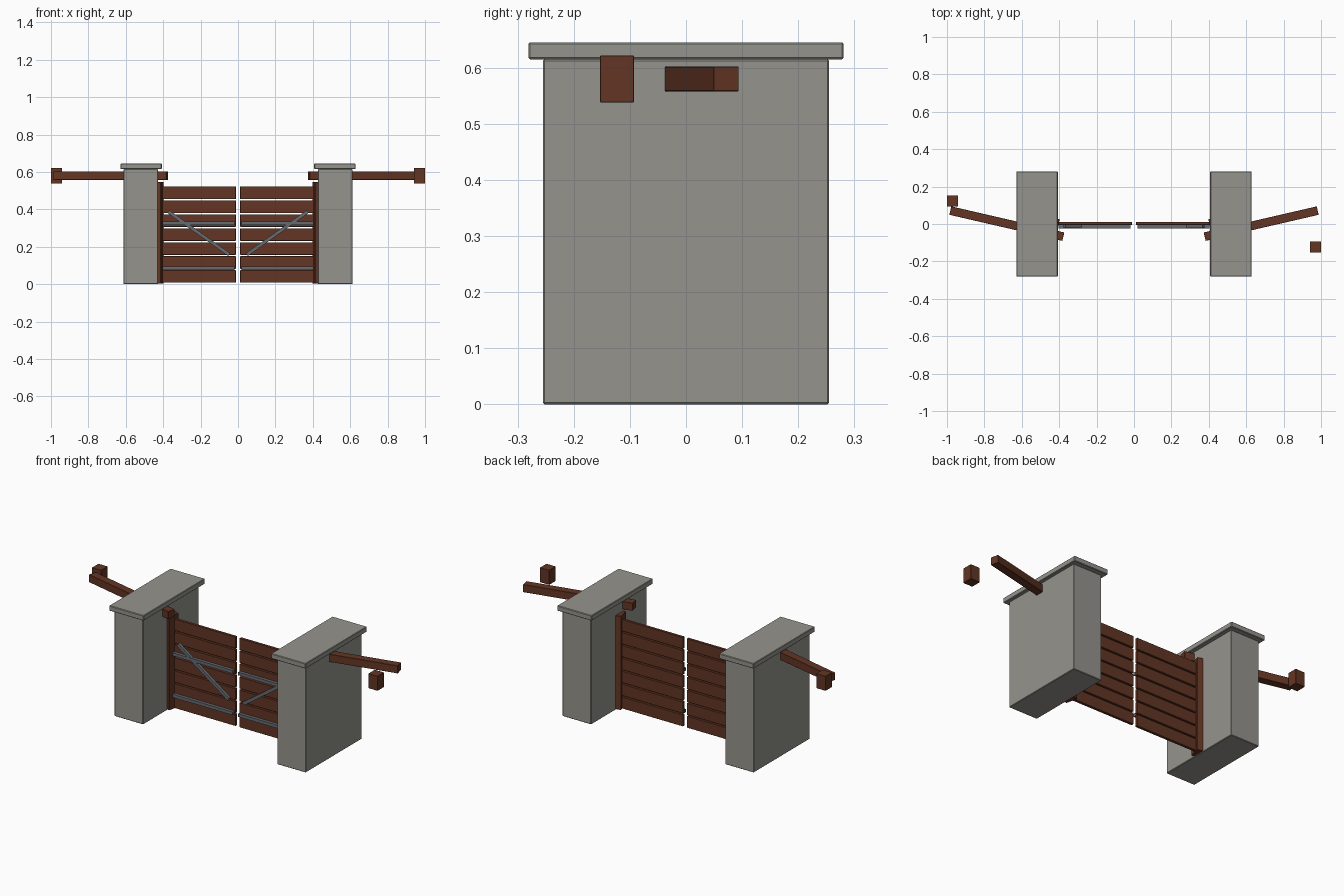
import bpy, math

if "Cube" in bpy.data.objects:
    bpy.data.objects.remove(bpy.data.objects["Cube"])


def material(name, rgb):
    m = bpy.data.materials.new(name)
    m.diffuse_color = (*rgb, 1)
    m.use_nodes = True
    m.node_tree.nodes["Principled BSDF"].inputs["Base Color"].default_value = m.diffuse_color
    return m


STONE = material("grey stone", (0.30, 0.295, 0.265))
WOOD = material("brown wood", (0.125, 0.036, 0.017))
METAL = material("dark metal", (0.13, 0.145, 0.165))


def box(name, centre, size, mat, rot=(0, 0, 0), bevel=0):
    bpy.ops.mesh.primitive_cube_add(size=1, location=centre, rotation=rot)
    o = bpy.context.object
    o.name = name
    o.scale = size
    bpy.ops.object.transform_apply(location=False, rotation=False, scale=True)
    o.data.materials.append(mat)
    if bevel:
        b = o.modifiers.new("soft edge", 'BEVEL')
        b.width = bevel
        b.segments = 1
    return o


SWING = math.radians(13)

for s, side in ((-1, "left"), (1, "right")):
    # stone pillar and its cap slab
    box(side + "_pillar", (s * 0.52, 0, 0.3075), (0.184, 0.51, 0.615), STONE, bevel=0.003)
    box(side + "_pillar_cap", (s * 0.518, 0, 0.63), (0.221, 0.562, 0.03), STONE, bevel=0.003)

    # hinge post, turned with the balance beam
    box(side + "_hinge_post", (s * 0.438, 0, 0.275), (0.068, 0.068, 0.542), WOOD,
        (0, 0, s * SWING), bevel=0.002)

    # long beam passing through the pillar
    box(side + "_balance_beam", (s * 0.68, 0.002, 0.58), (0.62, 0.046, 0.044), WOOD,
        (0, 0, s * SWING), bevel=0.001)

    # loose block near the outer end of the beam
    box(side + "_end_block", (s * 0.97, -s * 0.123, 0.58), (0.06, 0.06, 0.084), WOOD, bevel=0.001)

    # gate leaf planks
    for i in range(7):
        box(f"{side}_plank_{i + 1}", (s * 0.208, 0.003, 0.041 + i * 0.0746),
            (0.392, 0.016, 0.067), WOOD, bevel=0.001)

    # metal rails across the leaf
    for name, z in (("lower", 0.085), ("upper", 0.325)):
        box(f"{side}_{name}_rail", (s * 0.21, -0.014, z), (0.385, 0.018, 0.018), METAL)

    # diagonal metal brace
    dx, dz = 0.325, 0.23
    box(side + "_brace", (s * 0.21, -0.014, 0.273), (math.hypot(dx, dz), 0.016, 0.018), METAL,
        (0, -s * math.atan2(dz, dx), 0))
